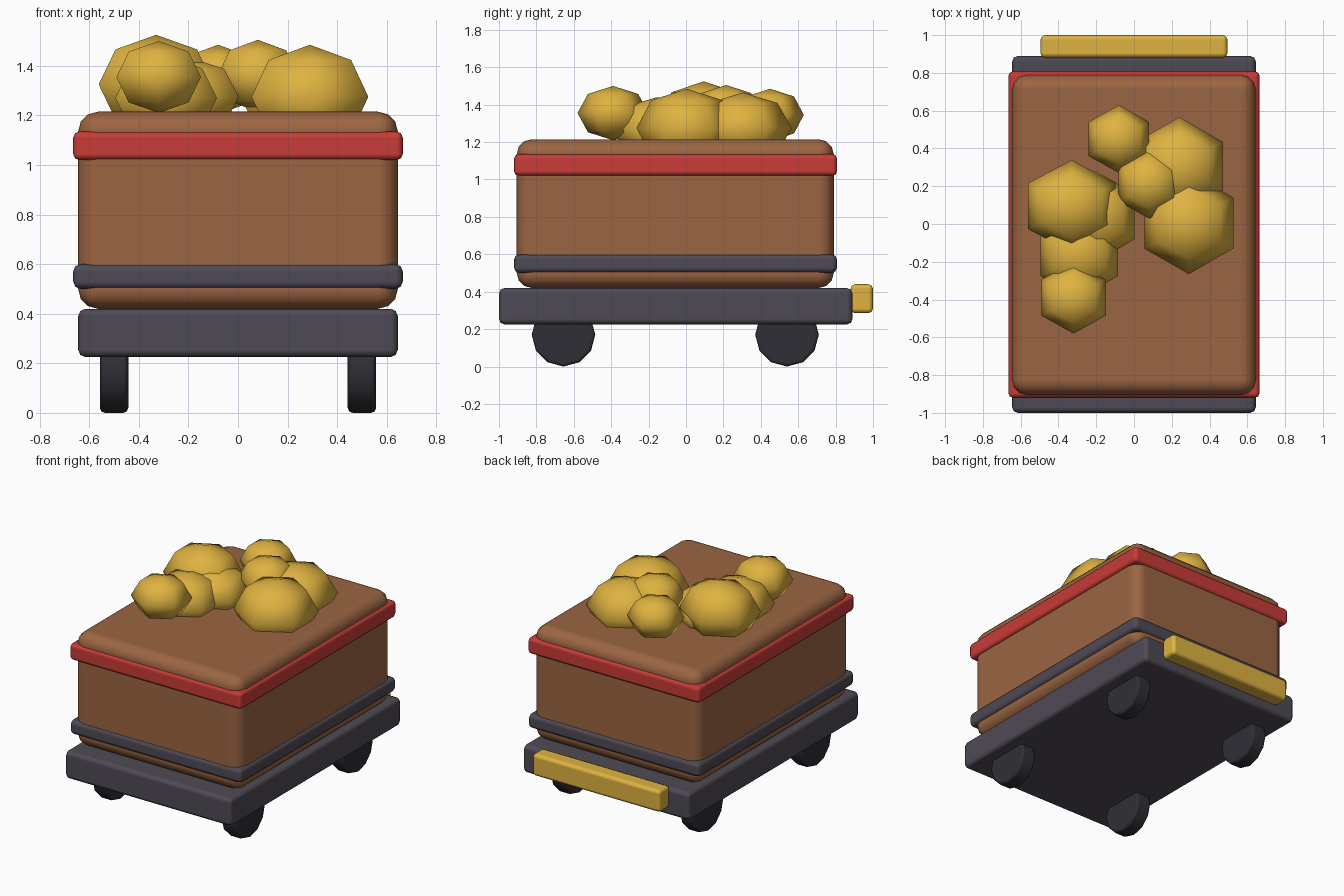
import bpy
from math import radians

cube = bpy.data.objects.get("Cube")
if cube:
    bpy.data.objects.remove(cube, do_unlink=True)


def material(name, color):
    m = bpy.data.materials.new(name)
    m.use_nodes = True
    m.diffuse_color = (*color, 1)
    bsdf = next(n for n in m.node_tree.nodes if n.type == 'BSDF_PRINCIPLED')
    bsdf.inputs["Base Color"].default_value = (*color, 1)
    bsdf.inputs["Roughness"].default_value = 0.7
    return m


BROWN = material("brown wood", (0.33, 0.13, 0.055))
GREY = material("dark grey metal", (0.078, 0.068, 0.09))
RED = material("red trim", (0.58, 0.045, 0.038))
GOLD = material("gold", (0.74, 0.45, 0.052))
BLACK = material("black wheel", (0.028, 0.028, 0.037))


def finish(name, mat, bevel=0, segments=2):
    ob = bpy.context.object
    ob.name = name
    ob.data.materials.append(mat)
    bpy.ops.object.transform_apply(location=False, rotation=True, scale=True)
    bpy.ops.object.shade_smooth()
    if bevel:
        mod = ob.modifiers.new("rounded edges", 'BEVEL')
        mod.width = bevel
        mod.segments = segments
        mod.limit_method = 'ANGLE'
        mod.angle_limit = radians(40)
        mod.harden_normals = True
    return ob


def box(name, mat, half_x, y, z, bevel, segments=2):
    bpy.ops.mesh.primitive_cube_add(size=1, location=(0, sum(y) / 2, sum(z) / 2))
    bpy.context.object.scale = (2 * half_x, y[1] - y[0], z[1] - z[0])
    return finish(name, mat, bevel, segments)


# Chassis and rear bumper
box("chassis", GREY, 0.645, (-1.0, 0.89), (0.225, 0.42), 0.03)
box("rear_bumper", GOLD, 0.495, (0.88, 1.0), (0.285, 0.44), 0.025)

# Wagon body with its two bands
box("body", BROWN, 0.645, (-0.905, 0.79), (0.42, 1.215), 0.08, 3)
box("lower_band", GREY, 0.665, (-0.92, 0.808), (0.5, 0.6), 0.03)
box("upper_band", RED, 0.665, (-0.92, 0.808), (1.02, 1.135), 0.025)

# Wheels
for side, x in (("left", 0.5), ("right", -0.5)):
    for end, y in (("front", -0.655), ("back", 0.54)):
        bpy.ops.mesh.primitive_cylinder_add(
            vertices=12, radius=0.17, depth=0.115,
            location=(x, y, 0.17), rotation=(0, radians(90), 0))
        finish(f"{end}_{side}_wheel", BLACK, 0.02)

# Pile of gold nuggets: centre, then radii
nuggets = [
    ((-0.33, 0.095, 1.325), (0.268, 0.243, 0.2)),
    ((0.29, 0.005, 1.275), (0.272, 0.27, 0.21)),
    ((0.24, 0.305, 1.275), (0.266, 0.26, 0.19)),
    ((-0.08, 0.45, 1.345), (0.185, 0.18, 0.14)),
    ((0.08, 0.215, 1.36), (0.187, 0.187, 0.145)),
    ((-0.2, 0.04, 1.275), (0.235, 0.24, 0.16)),
    ((-0.29, -0.155, 1.27), (0.237, 0.24, 0.17)),
    ((-0.32, -0.39, 1.355), (0.197, 0.19, 0.145)),
]
for i, (centre, radii) in enumerate(nuggets, 1):
    bpy.ops.mesh.primitive_uv_sphere_add(segments=6, ring_count=4, radius=1, location=centre)
    bpy.context.object.scale = radii
    finish(f"gold_nugget_{i}", GOLD)
